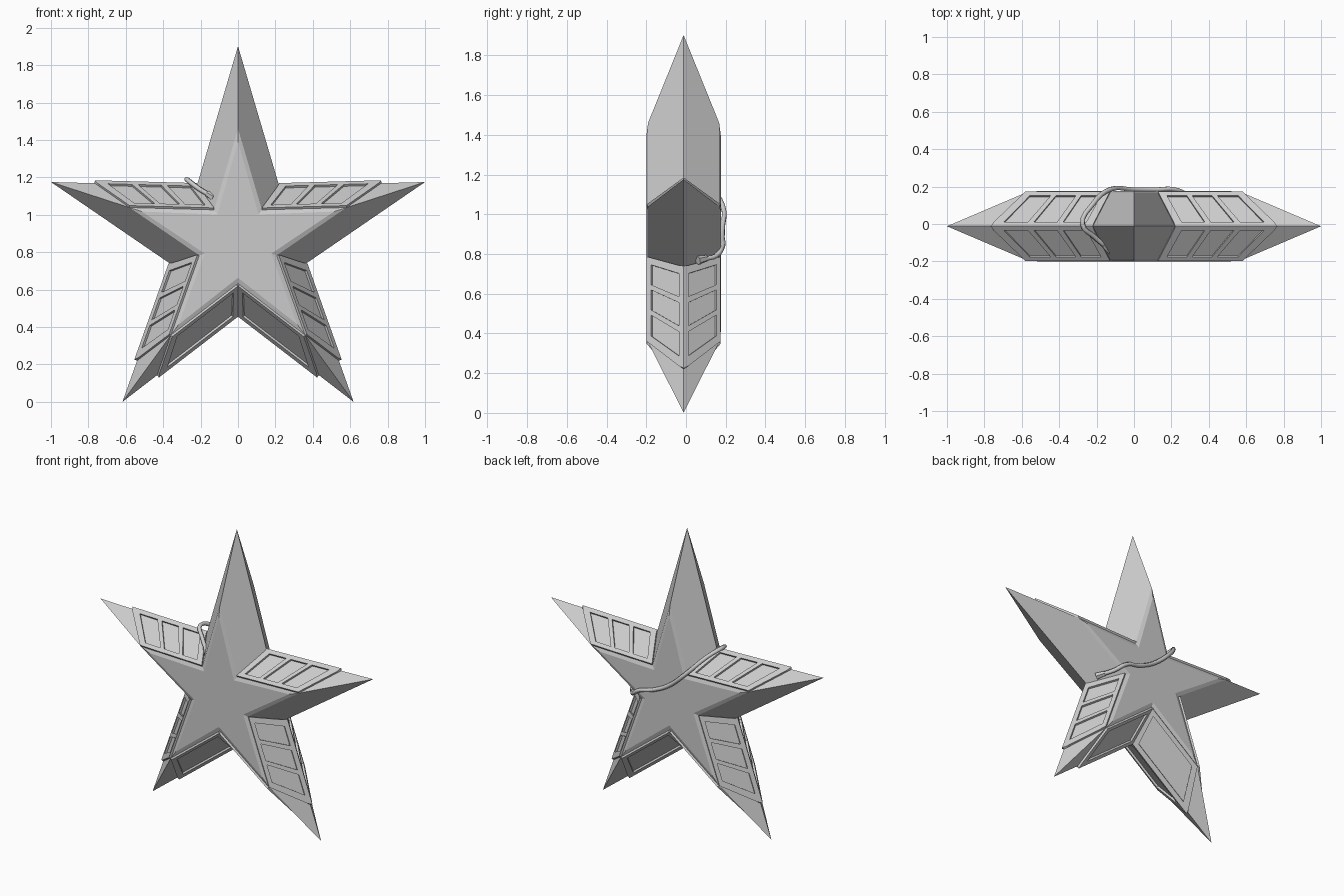
import bpy, bmesh, math
from mathutils import Vector

if "Cube" in bpy.data.objects:
    bpy.data.objects.remove(bpy.data.objects["Cube"])

R_TIP, R_IN = 1.0515, 0.375      # outer and inner star radius
CZ, Y0 = 0.8505, -0.012          # star centre height and mid-plane
RIM = 0.58                       # scale of the front/back rim outline


def pt(deg, r, y):
    a = math.radians(deg)
    return Vector((r * math.sin(a), Y0 + y, CZ + r * math.cos(a)))


def add_object(name, bm, recalc=True):
    if recalc:
        bmesh.ops.recalc_face_normals(bm, faces=bm.faces)
    me = bpy.data.meshes.new(name)
    bm.to_mesh(me)
    bm.free()
    ob = bpy.data.objects.new(name, me)
    bpy.context.collection.objects.link(ob)
    return ob


# Star body: stacked star outlines, capped front and back
bm = bmesh.new()
levels = [(-0.188, 0.54, 0.187), (-0.179, R_TIP * RIM, R_IN * RIM), (0, R_TIP, R_IN),
          (0.179, R_TIP * RIM, R_IN * RIM), (0.188, 0.54, 0.187)]
rings = [[bm.verts.new(pt(36 * i, ri if i % 2 else ro, y)) for i in range(10)]
         for y, ro, ri in levels]
for a, b in zip(rings, rings[1:]):
    for i in range(10):
        j = (i + 1) % 10
        bm.faces.new((a[i], a[j], b[j], b[i]))
for ring in (rings[0], rings[-1]):
    bm.faces.new([ring[i] for i in range(1, 10, 2)])
    for i in range(0, 10, 2):
        bm.faces.new((ring[i - 1], ring[i], ring[i + 1]))
add_object("star_body", bm)


# Raised frames with window openings, wrapped over the mid ridge of an arm side
def side_frame(name, arm, side, u_breaks):
    v_breaks = (-1, -0.88, -0.09, 0, 0.09, 0.88, 1)
    tip, notch = 72 * arm, 72 * arm + 36 * side
    mid_a = pt(notch, R_IN, 0)
    mid_b = mid_a.lerp(pt(tip, R_TIP, 0), 0.7)
    bm = bmesh.new()

    def point(u, v):
        y = math.copysign(0.179, v)
        rim = pt(notch, R_IN * RIM, y).lerp(pt(tip, R_TIP * RIM, y), u)
        return mid_a.lerp(mid_b, u).lerp(rim, abs(v))

    grid = [[bm.verts.new(point(u, v)) for v in v_breaks] for u in u_breaks]
    a = math.radians(tip)
    outward = Vector((math.cos(a), 0, -math.sin(a))) * side
    for i in range(len(u_breaks) - 1):
        for j in range(len(v_breaks) - 1):
            if i % 2 and j in (1, 4):
                continue
            f = bm.faces.new((grid[i][j], grid[i + 1][j], grid[i + 1][j + 1], grid[i][j + 1]))
            f.normal_update()
            if f.normal.dot(outward) < 0:
                f.normal_flip()
    ob = add_object(name, bm, recalc=False)
    mod = ob.modifiers.new("thickness", 'SOLIDIFY')
    mod.thickness = 0.013
    mod.offset = 1
    mod.use_even_offset = True


three = (0, 0.08, 0.31, 0.37, 0.60, 0.66, 0.90, 1)
single = (0, 0.08, 0.90, 1)
for arm, side, name, breaks in ((1, -1, "right_arm_frame", three),
                                (4, 1, "left_arm_frame", three),
                                (2, -1, "right_leg_outer_frame", three),
                                (3, 1, "left_leg_outer_frame", three),
                                (2, 1, "right_leg_inner_frame", single),
                                (3, -1, "left_leg_inner_frame", single)):
    side_frame(name, arm, side, breaks)

# Cable slung across the back between two notches
path = [(-0.15, -0.12, 1.105), (-0.21, -0.07, 1.14), (-0.275, 0.0, 1.19), (-0.225, 0.1, 1.15),
        (-0.125, 0.186, 1.04), (0.0, 0.184, 0.93), (0.12, 0.184, 0.87), (0.21, 0.186, 0.845),
        (0.285, 0.15, 0.79), (0.325, 0.09, 0.775)]
cu = bpy.data.curves.new("cable", 'CURVE')
cu.dimensions = '3D'
cu.bevel_depth = 0.013
cu.bevel_resolution = 1
cu.resolution_u = 4
cu.use_fill_caps = True
sp = cu.splines.new('BEZIER')
sp.bezier_points.add(len(path) - 1)
for bp, co in zip(sp.bezier_points, path):
    bp.co = co
    bp.handle_left_type = bp.handle_right_type = 'AUTO'
bpy.context.collection.objects.link(bpy.data.objects.new("cable", cu))

# Plugs at the cable ends
for name, end, before in (("upper_plug", path[0], path[1]), ("lower_plug", path[-1], path[-2])):
    d = (Vector(end) - Vector(before)).normalized()
    bpy.ops.mesh.primitive_cone_add(vertices=6, radius1=0.016, radius2=0.023, depth=0.055,
                                    location=Vector(end) + d * 0.01,
                                    rotation=d.to_track_quat('Z', 'Y').to_euler())
    bpy.context.object.name = name
